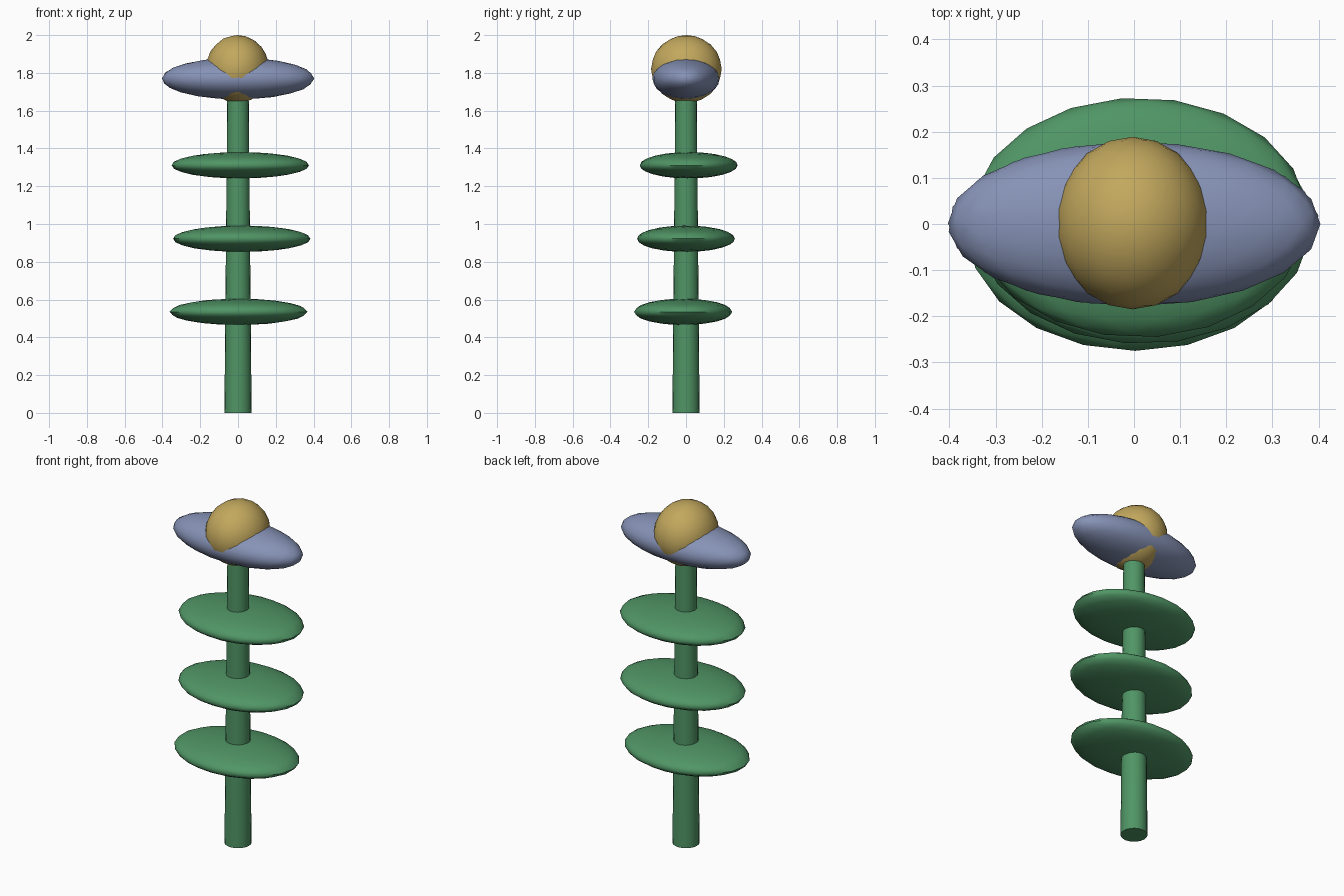
import bpy, bmesh, math
from mathutils import Matrix

if "Cube" in bpy.data.objects:
    bpy.data.objects.remove(bpy.data.objects["Cube"])


def material(name, rgb):
    m = bpy.data.materials.new(name)
    m.diffuse_color = (*rgb, 1)
    m.use_nodes = True
    m.node_tree.nodes["Principled BSDF"].inputs["Base Color"].default_value = m.diffuse_color
    return m


GREEN = material("green", (0.08, 0.30, 0.13))
BLUE = material("blue", (0.24, 0.29, 0.47))
YELLOW = material("yellow", (0.54, 0.39, 0.11))


def finish(name, bm, mat):
    mesh = bpy.data.meshes.new(name)
    bm.to_mesh(mesh)
    bm.free()
    ob = bpy.data.objects.new(name, mesh)
    bpy.context.collection.objects.link(ob)
    mesh.materials.append(mat)
    bpy.context.view_layer.objects.active = ob
    ob.select_set(True)
    bpy.ops.object.shade_smooth_by_angle(angle=math.radians(45))
    ob.select_set(False)
    return ob


def ellipsoid(name, centre, half, mat, turn=0):
    # the facets are turned first, then stretched along the axes
    bm = bmesh.new()
    fit = (Matrix.Translation(centre) @ Matrix.Diagonal((*half, 1))
           @ Matrix.Rotation(math.radians(turn), 4, 'Z'))
    bmesh.ops.create_icosphere(bm, subdivisions=3, radius=1, matrix=fit)
    return finish(name, bm, mat)


# Tapered stem
bm = bmesh.new()
bmesh.ops.create_cone(bm, cap_ends=True, segments=20, radius1=0.072, radius2=0.056,
                      depth=1.75, matrix=Matrix.Translation((0, 0, 0.875)))
finish("stem", bm, GREEN)

# Three flat leaves
leaves = [(0.003, -0.015, 0.535), (0.02, 0.0, 0.922), (0.012, 0.014, 1.311)]
for i, c in enumerate(leaves):
    ellipsoid(f"leaf_{i + 1}", c, (0.365, 0.26, 0.07), GREEN, i * 120)

# Overlapping petals share one long shape
for i in range(5):
    a = math.radians(72 * i)
    ellipsoid(f"petal_{i + 1}", (0.004 * math.cos(a), 0.003 * math.sin(a), 1.77),
              (0.4, 0.175, 0.11), BLUE, 72 * i + 5 * (i % 2))

# Flower centre
ellipsoid("flower_centre", (-0.003, 0.002, 1.82), (0.168, 0.187, 0.18), YELLOW)
